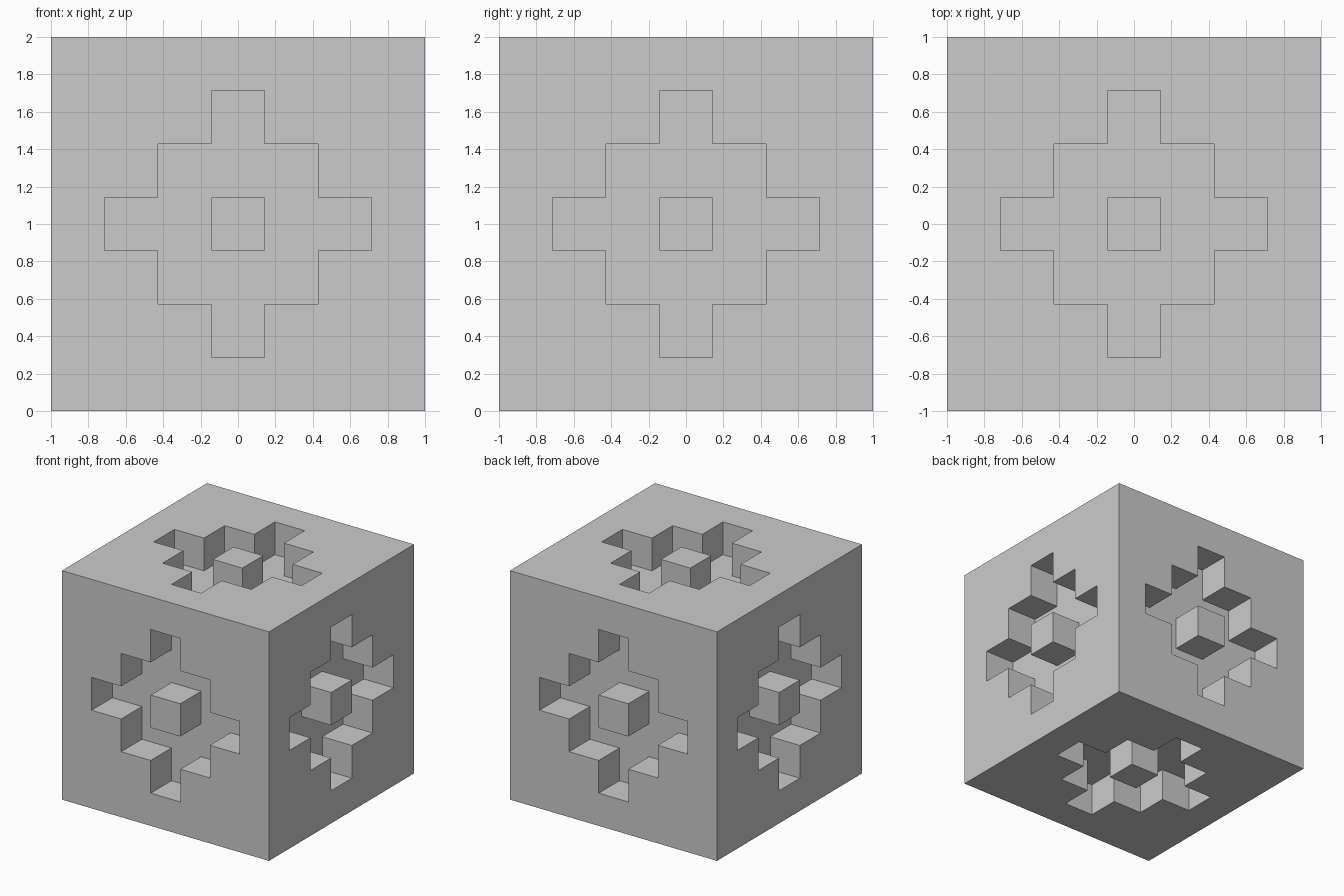
import bpy
import bmesh
from math import pi
from mathutils import Matrix, Vector

if "Cube" in bpy.data.objects:
    bpy.data.objects.remove(bpy.data.objects["Cube"])

N = 7            # cells along each edge of the cube
CELL = 2 / N


def add_side(bm, rotation):
    """One cube side: a cell grid with a stepped pocket around a flush centre block."""
    side = bmesh.ops.create_grid(bm, x_segments=N, y_segments=N, size=1,
                                 matrix=Matrix.Translation((0, 0, 1)))
    verts = set(side["verts"])
    faces = {f for v in verts for f in v.link_faces}

    # Pocket cells: 3x3 ring plus one tip in each direction
    pocket = []
    for f in faces:
        c = f.calc_center_median()
        i, j = round(c.x / CELL), round(c.y / CELL)
        if i * i + j * j in (1, 2, 4):
            pocket.append(f)

    # Sink the pocket floor by one cell
    result = bmesh.ops.extrude_face_region(bm, geom=pocket)
    floor = [e for e in result["geom"] if isinstance(e, bmesh.types.BMVert)]
    bmesh.ops.translate(bm, verts=floor, vec=(0, 0, -CELL))
    leftover = [f for f in pocket if f.is_valid]
    if leftover:
        bmesh.ops.delete(bm, geom=leftover, context='FACES')

    # Turn the finished side into place
    moved = {v for v in verts if v.is_valid} | set(floor)
    bmesh.ops.rotate(bm, verts=list(moved), cent=Vector(), matrix=rotation)


bm = bmesh.new()
# Top, front, bottom and back, then right and left
for k in range(4):
    add_side(bm, Matrix.Rotation(k * pi / 2, 3, 'X'))
for sign in (1, -1):
    add_side(bm, Matrix.Rotation(sign * pi / 2, 3, 'Y'))

# Weld the six sides into one block
bmesh.ops.remove_doubles(bm, verts=bm.verts[:], dist=0.001)

mesh = bpy.data.meshes.new("pocketed_cube")
bm.to_mesh(mesh)
bm.free()
cube = bpy.data.objects.new("pocketed_cube", mesh)
cube.location.z = 1
bpy.context.collection.objects.link(cube)
